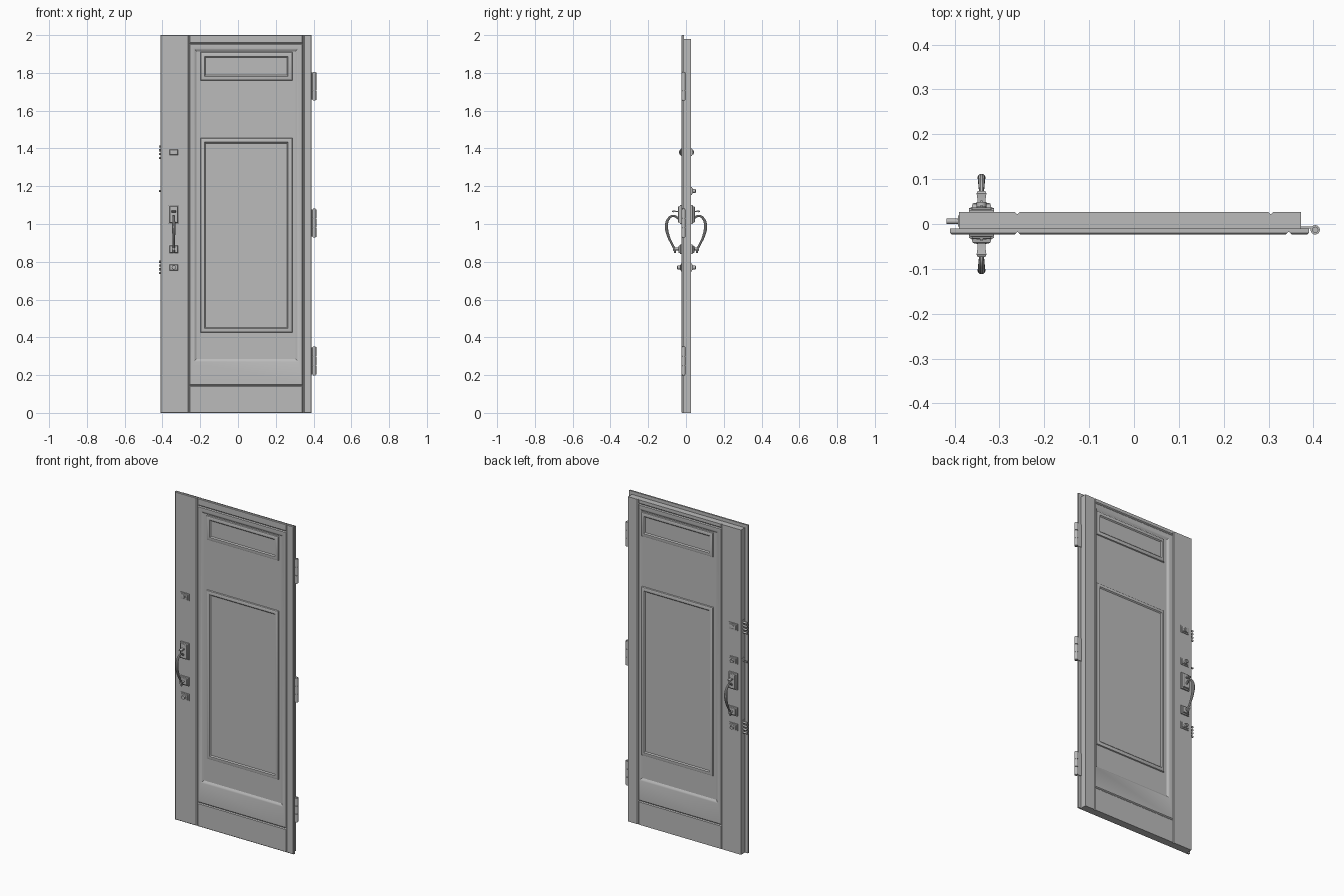
import bpy, bmesh, math
from mathutils import Matrix

if "Cube" in bpy.data.objects:
    bpy.data.objects.remove(bpy.data.objects["Cube"])

grey = bpy.data.materials.new("plain grey")
grey.use_nodes = True
tone = (0.5, 0.5, 0.5, 1)
grey.diffuse_color = tone
grey.node_tree.nodes["Principled BSDF"].inputs["Base Color"].default_value = tone


def finish(name, bm, smooth=True):
    bmesh.ops.recalc_face_normals(bm, faces=bm.faces)
    mesh = bpy.data.meshes.new(name)
    bm.to_mesh(mesh)
    bm.free()
    mesh.materials.append(grey)
    ob = bpy.data.objects.new(name, mesh)
    bpy.context.collection.objects.link(ob)
    if smooth:
        shade(ob)
    return ob


def select(ob):
    bpy.ops.object.select_all(action='DESELECT')
    ob.select_set(True)
    bpy.context.view_layer.objects.active = ob


def shade(ob):
    select(ob)
    bpy.ops.object.shade_smooth_by_angle(angle=math.radians(30))


def loft(name, rect, steps, smooth=True):
    """Closed stack of rectangles in x-z; steps are (inset, y)."""
    x0, x1, z0, z1 = rect
    bm = bmesh.new()
    rings = []
    for d, y in steps:
        corners = ((x0 + d, z0 + d), (x1 - d, z0 + d), (x1 - d, z1 - d), (x0 + d, z1 - d))
        rings.append([bm.verts.new((x, y, z)) for x, z in corners])
    for a, b in zip(rings, rings[1:]):
        for i in range(4):
            j = (i + 1) % 4
            bm.faces.new((a[i], a[j], b[j], b[i]))
    bm.faces.new(rings[0])
    bm.faces.new(rings[-1])
    return finish(name, bm, smooth)


def rod(name, centre, radius, length, axis, segments=16, tip=None):
    bm = bmesh.new()
    turn = {'X': Matrix.Rotation(math.pi / 2, 4, 'Y'),
            'Y': Matrix.Rotation(math.pi / 2, 4, 'X'), 'Z': Matrix()}[axis]
    bmesh.ops.create_cone(bm, cap_ends=True, segments=segments, radius1=radius,
                          radius2=radius if tip is None else tip, depth=length,
                          matrix=Matrix.Translation(centre) @ turn)
    return finish(name, bm)


def carve(target, cutters):
    for cutter in cutters:
        mod = target.modifiers.new("cut", 'BOOLEAN')
        mod.operation = 'DIFFERENCE'
        mod.solver = 'EXACT'
        mod.object = cutter
        select(target)
        bpy.ops.object.modifier_apply(modifier=mod.name)
        bpy.data.objects.remove(cutter)
    shade(target)


FRONT, BACK = -0.023, 0.027

# Door leaf: a wide front skin with a lip, and the narrower core behind it
skin = loft("front_skin", (-0.41, 0.39, 0, 2),
            [(0.003, FRONT), (0, FRONT + 0.003), (0, -0.010)], False)
core = loft("door_core", (-0.39, 0.372, 0, 1.98), [(0, -0.0105), (0, BACK)], False)

# Grooves, sunk panel and framed windows on each face
for side, leaf, surface, s, right, edge in (
        ("front", skin, FRONT, -1, 0.345, 0.32), ("back", core, BACK, 1, 0.305, 0.298)):
    left, half = -0.26, 0.006
    bars = [(left - half, left + half, -0.1, 2.1), (right - half, right + half, -0.1, 2.1),
            (left, right, 0.145 - half, 0.145 + half), (left, right, 1.955 - half, 1.955 + half)]
    v_cut = [(-0.001, surface + s * 0.001), (0.005, surface - s * 0.005)]
    cutters = [loft("groove_cutter", bar, v_cut, False) for bar in bars]
    cutters.append(loft("panel_cutter", (-0.235, edge, 0.27, 1.93),
                        [(-0.001, surface + s * 0.001), (0.008, surface - s * 0.004),
                         (0.016, surface - s * 0.009)], False))
    carve(leaf, cutters)

    for part, z0, z1 in (("main", 0.425, 1.455), ("upper", 1.76, 1.91)):
        loft(f"{side}_{part}_window", (-0.20, 0.288, z0, z1),
             [(0, surface - s * 0.0095), (0.003, surface - s * 0.003),
              (0.008, surface - s * 0.001), (0.022, surface - s * 0.001),
              (0.028, surface - s * 0.007)])

# Locks and pull handles, repeated on both faces
HX = -0.34
for side, surface, s in (("front", FRONT, -1), ("back", BACK, 1)):
    def plate(part, z0, z1, depth, half=0.028):
        loft(f"{side}_{part}", (HX - half, HX + half, z0, z1),
             [(0, surface - s * 0.002), (0, surface + s * depth * 0.4),
              (0.006, surface + s * depth * 0.5), (0.008, surface + s * depth * 0.9),
              (0.011, surface + s * depth)])

    locks = [("upper_lock", 1.38), ("lower_lock", 0.77)]
    if s > 0:
        locks.append(("middle_lock", 1.175))
    for part, z in locks:
        plate(part + "_plate", z - 0.021, z + 0.021, 0.010)
        reach = 0.012 if part == "upper_lock" else 0.022
        rod(f"{side}_{part}_cylinder", (HX, surface + s * reach / 2, z), 0.011, reach, 'Y')
        loft(f"{side}_{part}_key_bar", (HX - 0.003, HX + 0.003, z - 0.008, z + 0.008),
             [(0, surface), (0.001, surface + s * (reach + 0.003))])

    plate("handle_top_plate", 1.0, 1.1, 0.020)
    plate("handle_foot_plate", 0.84, 0.892, 0.018)
    rod(f"{side}_handle_foot_post", (HX, s * 0.05, 0.868), 0.007, 0.04, 'Y')

    # Thumb latch above the grip
    thumb = loft(f"{side}_thumb_latch", (HX - 0.011, HX + 0.011, 1.062, 1.072),
                 [(0.002, s * 0.035), (0.002, s * 0.055), (0, s * 0.068), (0.003, s * 0.074)])

    # Swept grip with a swelling middle and a flared tip
    path = [(0.040, 1.03, 0.8), (0.070, 1.043, 0.7), (0.094, 1.025, 0.9),
            (0.103, 0.985, 1.15), (0.093, 0.935, 0.95), (0.072, 0.89, 0.7),
            (0.061, 0.868, 0.95), (0.058, 0.846, 0.6)]
    curve = bpy.data.curves.new(f"{side}_pull_handle", 'CURVE')
    curve.dimensions = '3D'
    curve.bevel_depth = 0.008
    curve.bevel_resolution = 3
    curve.resolution_u = 6
    curve.use_fill_caps = True
    curve.materials.append(grey)
    spline = curve.splines.new('BEZIER')
    spline.bezier_points.add(len(path) - 1)
    for point, (y, z, r) in zip(spline.bezier_points, path):
        point.co = (HX, s * y, z)
        point.radius = r
        point.handle_left_type = point.handle_right_type = 'AUTO'
    grip = bpy.data.objects.new(f"{side}_pull_handle", curve)
    bpy.context.collection.objects.link(grip)
    select(grip)
    bpy.ops.object.convert(target='MESH')
    shade(bpy.context.view_layer.objects.active)

# Bolts and latch on the closing edge
def edge_plate(name, z, half):
    plate = loft(name, (-0.392, -0.388, z - half, z + half), [(0, -0.006), (0, 0.019)])


for part, z in (("upper", 1.38), ("lower", 0.77)):
    edge_plate(f"{part}_bolt_plate", z, 0.045)
    for i in range(4):
        rod(f"{part}_bolt_{i + 1}", (-0.403, 0.006, z + (i - 1.5) * 0.02), 0.006, 0.03, 'X')
edge_plate("latch_plate", 1.175, 0.02)
rod("latch_bolt", (-0.403, 0.006, 1.175), 0.005, 0.03, 'X', tip=0.004)

# Three hinges with knuckles and end caps
for part, z in (("bottom", 0.275), ("middle", 1.005), ("top", 1.73)):
    loft(f"{part}_hinge_leaf", (0.371, 0.404, z - 0.072, z + 0.072), [(0, -0.0105), (0, -0.006)])
    for i in range(3):
        rod(f"{part}_hinge_knuckle_{i + 1}", (0.404, -0.013, z + (i - 1) * 0.049),
            0.0105, 0.047, 'Z')
    rod(f"{part}_hinge_pin", (0.404, -0.013, z), 0.007, 0.152, 'Z')
